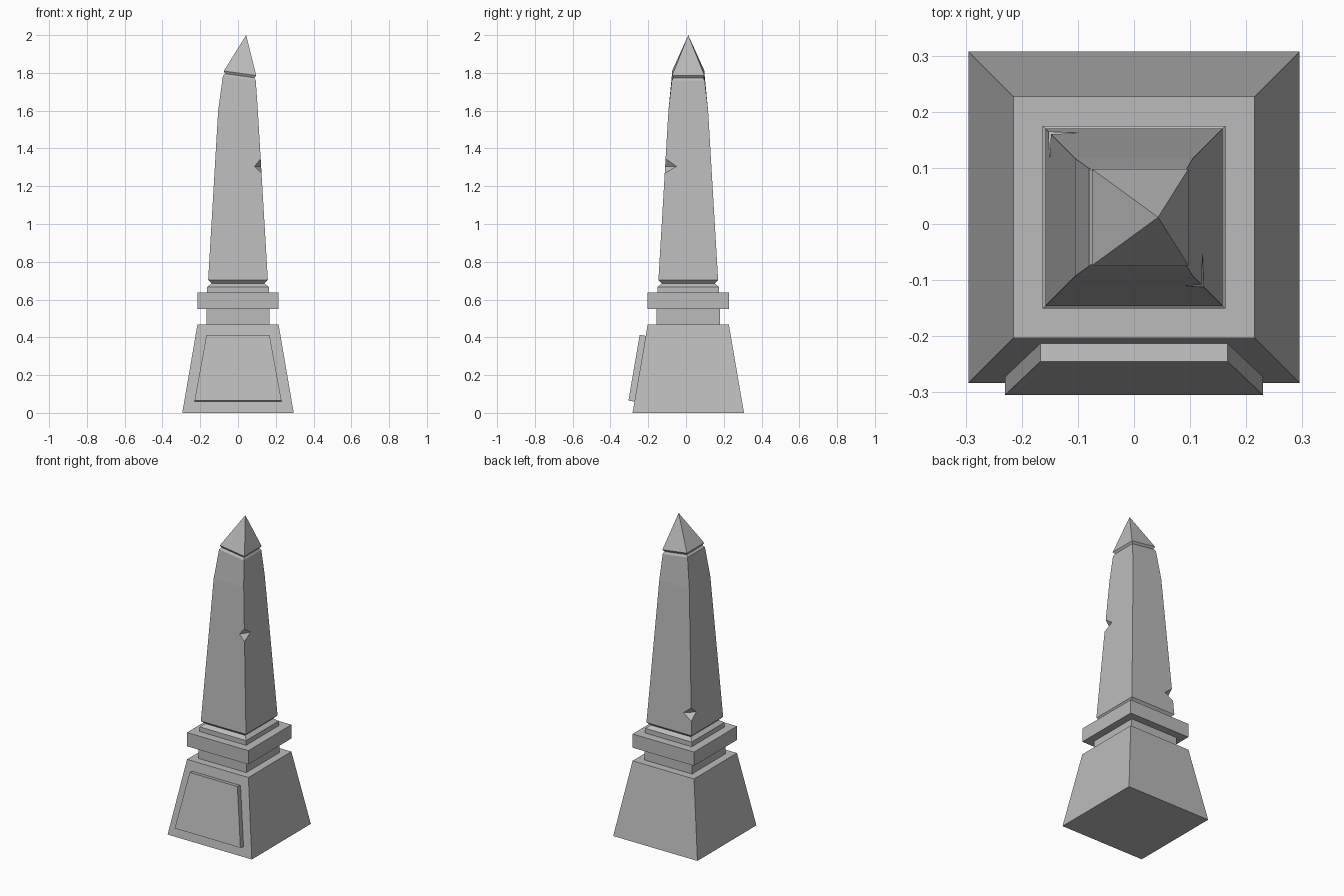
import bpy
import bmesh
from mathutils import Vector

cube = bpy.data.objects.get("Cube")
if cube:
    bpy.data.objects.remove(cube, do_unlink=True)

CY = 0.012  # depth centre of the monument

stone = bpy.data.materials.new("grey stone")
stone.use_nodes = True
stone.diffuse_color = (0.5, 0.5, 0.5, 1)
stone.node_tree.nodes["Principled BSDF"].inputs["Base Color"].default_value = (0.5, 0.5, 0.5, 1)


def finish(name, bm):
    bmesh.ops.recalc_face_normals(bm, faces=bm.faces)
    mesh = bpy.data.meshes.new(name)
    bm.to_mesh(mesh)
    bm.free()
    mesh.materials.append(stone)
    obj = bpy.data.objects.new(name, mesh)
    bpy.context.collection.objects.link(obj)
    return obj


def square_loft(name, rings, apex=None):
    """Stack square rings given as (half width, z, x shift, tilt)."""
    bm = bmesh.new()
    loops = []
    for half, z, dx, tilt in rings:
        loops.append([bm.verts.new((sx * half + dx, sy * half + CY, z + tilt * sx * half))
                      for sx, sy in ((-1, -1), (1, -1), (1, 1), (-1, 1))])
    bm.faces.new(loops[0])
    for low, high in zip(loops, loops[1:]):
        for i in range(4):
            j = (i + 1) % 4
            bm.faces.new((low[i], low[j], high[j], high[i]))
    if apex:
        tip = bm.verts.new(apex)
        for i in range(4):
            bm.faces.new((loops[-1][i], loops[-1][(i + 1) % 4], tip))
    else:
        bm.faces.new(loops[-1])
    return finish(name, bm)


# Stepped base
square_loft("pedestal", [(0.295, 0, 0, 0), (0.215, 0.467, 0, 0)])
square_loft("neck", [(0.167, 0.467, 0, 0), (0.167, 0.55, 0, 0)])
square_loft("slab", [(0.215, 0.55, 0, 0), (0.215, 0.637, 0, 0)])
square_loft("ledge", [(0.163, 0.637, 0, 0), (0.163, 0.667, 0, 0), (0.14, 0.685, 0, 0)])

# Tapered shaft with an undercut foot and a tilted broken top
TILT = -0.14
shaft = square_loft("shaft", [(0.14, 0.685, 0, 0), (0.158, 0.703, 0, 0),
                              (0.105, 1.6, 0, 0), (0.087, 1.772, 0.007, TILT),
                              (0.078, 1.785, 0.009, TILT)])

# Pointed cap, leaning with the broken top
square_loft("cap", [(0.078, 1.785, 0.009, TILT), (0.086, 1.798, 0.011, TILT)],
            apex=(0.043, CY, 2.0))

# Sloping plaque on the front of the pedestal
bm = bmesh.new()
outline = ((-0.23, 0.06), (0.23, 0.06), (0.167, 0.408), (-0.167, 0.408))
layers = []
for dy, dz in ((0.01, -0.002), (-0.032, 0.005)):
    layers.append([bm.verts.new((x, CY - 0.295 + 0.171 * z + dy, z + dz)) for x, z in outline])
back, front = layers
bm.faces.new(back)
bm.faces.new(front)
for i in range(4):
    j = (i + 1) % 4
    bm.faces.new((back[i], back[j], front[j], front[i]))
finish("front_plaque", bm)


def chip(name, sx, sy, z, along_x, along_y):
    """Cut a wedge out of one shaft corner."""
    half = 0.158 - (z - 0.703) * 0.059
    corner = Vector((sx * half, sy * half + CY, z))
    out = Vector((sx, sy, 0))
    bm = bmesh.new()
    # ridge ends on both faces, pushed out along the ridge
    a = corner - Vector((sx * along_x, 0, 0))
    b = corner - Vector((0, sy * along_y, 0))
    ridge = (b - a) * 0.1
    up = Vector((0, 0, 0.055))
    down = Vector((0, 0, -0.04))
    verts = [bm.verts.new(p) for p in (a - ridge, b + ridge,
                                       corner + up + out * 0.004,
                                       corner + down + out * 0.004,
                                       corner + out * 0.1)]
    bmesh.ops.convex_hull(bm, input=verts)
    cutter = finish(name, bm)
    cutter.hide_render = True
    cutter.hide_viewport = True
    mod = shaft.modifiers.new(name, "BOOLEAN")
    mod.operation = "DIFFERENCE"
    mod.solver = "EXACT"
    mod.object = cutter
    return cutter


cutters = [chip("front_corner_chip", 1, -1, 1.305, 0.035, 0.06),
           chip("back_corner_chip", -1, 1, 0.83, 0.055, 0.05)]

# Bake the chips into the shaft and drop the cutters
for c in cutters:
    c.hide_viewport = False
bpy.context.view_layer.update()
baked = bpy.data.meshes.new_from_object(shaft.evaluated_get(bpy.context.evaluated_depsgraph_get()))
shaft.modifiers.clear()
shaft.data = baked
for c in cutters:
    bpy.data.objects.remove(c, do_unlink=True)
